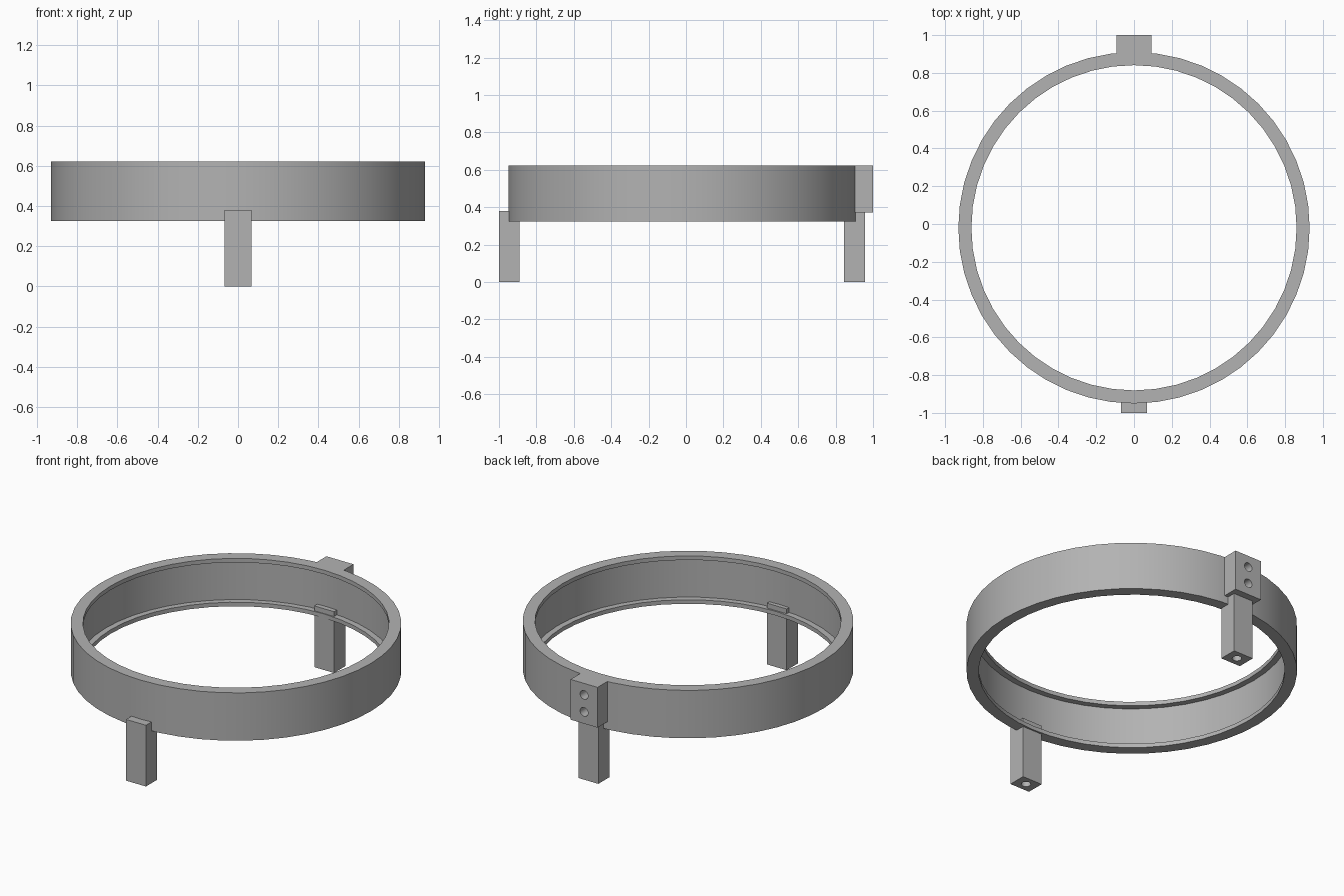
import bpy, bmesh, math
from mathutils import Vector, Matrix

cube = bpy.data.objects.get("Cube")
if cube:
    bpy.data.objects.remove(cube, do_unlink=True)

# One plain grey for everything
grey = bpy.data.materials.new("plain grey")
grey.use_nodes = True
colour = (0.45, 0.45, 0.45, 1)
grey.diffuse_color = colour
grey.node_tree.nodes["Principled BSDF"].inputs["Base Color"].default_value = colour


def add_object(name, bm):
    bmesh.ops.recalc_face_normals(bm, faces=bm.faces[:])
    mesh = bpy.data.meshes.new(name)
    bm.to_mesh(mesh)
    bm.free()
    mesh.materials.append(grey)
    obj = bpy.data.objects.new(name, mesh)
    bpy.context.collection.objects.link(obj)
    return obj


def smooth(obj):
    bpy.ops.object.select_all(action="DESELECT")
    obj.select_set(True)
    bpy.context.view_layer.objects.active = obj
    bpy.ops.object.shade_smooth_by_angle(angle=math.radians(30))


def box(name, low, high):
    low, high = Vector(low), Vector(high)
    bm = bmesh.new()
    bmesh.ops.create_cube(bm, size=1)
    bmesh.ops.scale(bm, vec=high - low, verts=bm.verts)
    bmesh.ops.translate(bm, vec=(low + high) / 2, verts=bm.verts)
    return add_object(name, bm)


def drill(obj, mouth, axis, radius, depth):
    """Cut a blind round hole, centred on its mouth, along X or Z."""
    bm = bmesh.new()
    bmesh.ops.create_cone(bm, cap_ends=True, segments=24, radius1=radius,
                          radius2=radius, depth=depth * 2)
    if axis == "Y":
        bmesh.ops.rotate(bm, matrix=Matrix.Rotation(math.pi / 2, 3, "X"), verts=bm.verts)
    bmesh.ops.translate(bm, vec=mouth, verts=bm.verts)
    cutter = add_object("hole_cutter", bm)
    cutter.hide_render = True
    mod = obj.modifiers.new("hole", "BOOLEAN")
    mod.operation, mod.solver, mod.object = "DIFFERENCE", "EXACT", cutter
    bpy.ops.object.select_all(action="DESELECT")
    obj.select_set(True)
    bpy.context.view_layer.objects.active = obj
    bpy.ops.object.modifier_apply(modifier=mod.name)
    bpy.data.objects.remove(cutter, do_unlink=True)


# Ring with a shallow groove between two inner lips
outer, inner, groove = 0.93, 0.861, 0.897
bottom, top, lip = 0.325, 0.622, 0.025
centre_y = -0.02
profile = [(outer, bottom), (outer, top), (inner, top), (inner, top - lip),
           (groove, top - lip), (groove, bottom + lip),
           (inner, bottom + lip), (inner, bottom)]
bm = bmesh.new()
verts = [bm.verts.new((r, centre_y, z)) for r, z in profile]
edges = [bm.edges.new((a, b)) for a, b in zip(verts, verts[1:] + verts[:1])]
bmesh.ops.spin(bm, geom=verts + edges, cent=(0, centre_y, 0), axis=(0, 0, 1),
               angle=math.tau, steps=48, use_merge=True)
bmesh.ops.remove_doubles(bm, verts=bm.verts, dist=0.0001)
smooth(add_object("ring", bm))

# Two legs, each with a screw hole in the foot
for name, y0, y1 in (("front_leg", -1, -0.89), ("back_leg", 0.845, 0.957)):
    leg = box(name, (-0.068, y0, 0), (0.068, y1, 0.38))
    drill(leg, (0, (y0 + y1) / 2, 0), "Z", 0.027, 0.2)
    smooth(leg)

# Mounting block on the back with two screw holes
block = box("mounting_block", (-0.093, 0.88, 0.372), (0.093, 1, top))
for z in (0.445, 0.55):
    drill(block, (0, 1, z), "Y", 0.027, 0.09)
smooth(block)
